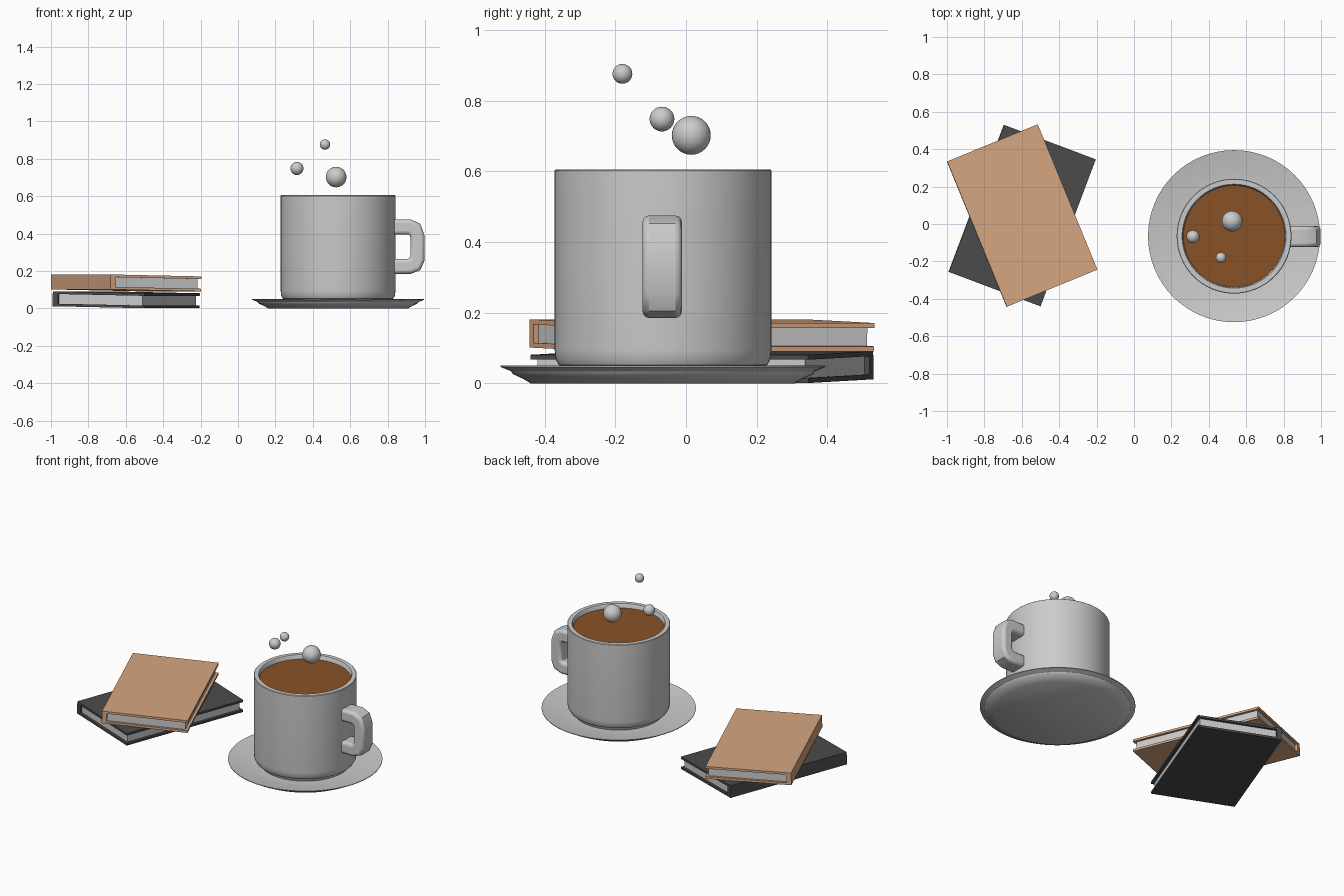
import bpy, bmesh, math
from mathutils import Matrix, Vector

if "Cube" in bpy.data.objects:
    bpy.data.objects.remove(bpy.data.objects["Cube"])

CX, CY = 0.535, -0.065          # cup and saucer axis


def material(name, rgb):
    m = bpy.data.materials.new(name)
    m.diffuse_color = (*rgb, 1)
    m.use_nodes = True
    m.node_tree.nodes["Principled BSDF"].inputs["Base Color"].default_value = m.diffuse_color
    return m


coffee_mat = material("coffee", (0.25, 0.085, 0.02))
tan_mat = material("tan_cover", (0.67, 0.38, 0.22))
dark_mat = material("dark_cover", (0.07, 0.07, 0.07))


def finish(name, bm, mat=None, smooth=False):
    bmesh.ops.recalc_face_normals(bm, faces=bm.faces)
    me = bpy.data.meshes.new(name)
    bm.to_mesh(me)
    bm.free()
    ob = bpy.data.objects.new(name, me)
    bpy.context.collection.objects.link(ob)
    if mat:
        me.materials.append(mat)
    if smooth:
        smooth_shade(ob)
    return ob


def smooth_shade(ob):
    bpy.ops.object.select_all(action='DESELECT')
    ob.select_set(True)
    bpy.context.view_layer.objects.active = ob
    bpy.ops.object.shade_smooth_by_angle(angle=math.radians(35))


def lathe(name, profile, mat=None, steps=64):
    """Spin an (r, z) profile around the cup axis."""
    bm = bmesh.new()
    vs = [bm.verts.new((CX + r, CY, z)) for r, z in profile]
    es = [bm.edges.new(p) for p in zip(vs, vs[1:])]
    bmesh.ops.spin(bm, geom=vs + es, cent=(CX, CY, 0), axis=(0, 0, 1),
                   angle=math.tau, steps=steps, use_duplicate=False)
    bmesh.ops.remove_doubles(bm, verts=bm.verts, dist=1e-4)
    return finish(name, bm, mat, True)


def box(name, size, centre, frame, mat=None):
    bm = bmesh.new()
    bmesh.ops.create_cube(bm, size=1, matrix=frame @ Matrix.Translation(centre)
                          @ Matrix.Diagonal((*size, 1)))
    return finish(name, bm, mat)


# saucer: shallow dish with stepped underside
lathe("saucer", [(0, 0), (0.375, 0), (0.395, 0.012), (0.425, 0.026), (0.43, 0.034),
                 (0.46, 0.046), (0.46, 0.05), (0.41, 0.04), (0.34, 0.03), (0.30, 0.025), (0, 0.025)])

# cup: hollow body with rounded foot and flat rim
lathe("cup", [(0, 0.02), (0.265, 0.02), (0.275, 0.045), (0.295, 0.052), (0.304, 0.068),
              (0.307, 0.095), (0.307, 0.602), (0.304, 0.605), (0.278, 0.605), (0.274, 0.60),
              (0.27, 0.57), (0.27, 0.10), (0.25, 0.07), (0, 0.07)])

# coffee surface
lathe("coffee", [(0, 0.578), (0.272, 0.578)], coffee_mat)

# handle: C-shaped strip extruded across y, softened edges
outer = [(0.825, 0.475), (0.925, 0.475), (0.975, 0.452), (0.997, 0.39),
         (0.997, 0.255), (0.975, 0.205), (0.925, 0.185), (0.825, 0.185)]
inner = [(0.825, 0.395), (0.908, 0.395), (0.918, 0.39), (0.922, 0.38),
         (0.922, 0.28), (0.918, 0.27), (0.908, 0.265), (0.825, 0.265)]
bm = bmesh.new()
rows = [[bm.verts.new((x, y, z)) for x, z in pts]
        for pts, y in ((outer, -0.123), (inner, -0.123), (inner, -0.012), (outer, -0.012))]
for a, b in zip(rows, rows[1:] + rows[:1]):
    for i in range(len(a) - 1):
        bm.faces.new((a[i], a[i + 1], b[i + 1], b[i]))
for i in (0, -1):
    bm.faces.new([r[i] for r in rows])
handle = finish("handle", bm)
bev = handle.modifiers.new("soft_edges", 'BEVEL')
bev.width, bev.segments, bev.limit_method = 0.018, 3, 'ANGLE'
bev.angle_limit = math.radians(60)
smooth_shade(handle)

# floating steam puffs
for i, (x, y, z, r) in enumerate([(0.525, 0.015, 0.702, 0.055),
                                  (0.315, -0.068, 0.748, 0.035),
                                  (0.465, -0.18, 0.876, 0.028)], 1):
    bm = bmesh.new()
    bmesh.ops.create_uvsphere(bm, u_segments=32, v_segments=16, radius=r,
                              matrix=Matrix.Translation((x, y, z)))
    finish(f"steam_puff_{i}", bm, None, True)


# books: two cover boards, a spine on local -x and inset pages, slightly tilted
def book(name, angle, z, mat):
    w, l, h, t, sp = 0.524, 0.84, 0.08, 0.014, 0.03
    frame = (Matrix.Translation((-0.598, 0.045, z))
             @ Matrix.Rotation(math.radians(angle), 4, 'Z')
             @ Matrix.Rotation(math.radians(1.15), 4, 'Y'))
    for part, s in (("top", 1), ("bottom", -1)):
        box(f"{name}_{part}_cover", (w, l, t), (0, 0, s * (h - t) / 2), frame, mat)
    box(f"{name}_spine", (sp, l, h - 2 * t), ((sp - w) / 2, 0, 0), frame, mat)
    box(f"{name}_pages", (w - sp - 0.016, l - 0.03, h - 2 * t), ((sp - 0.016) / 2, 0, 0), frame)


book("lower_book", -20.6, 0.046, dark_mat)
book("upper_book", 22.3, 0.136, tan_mat)
